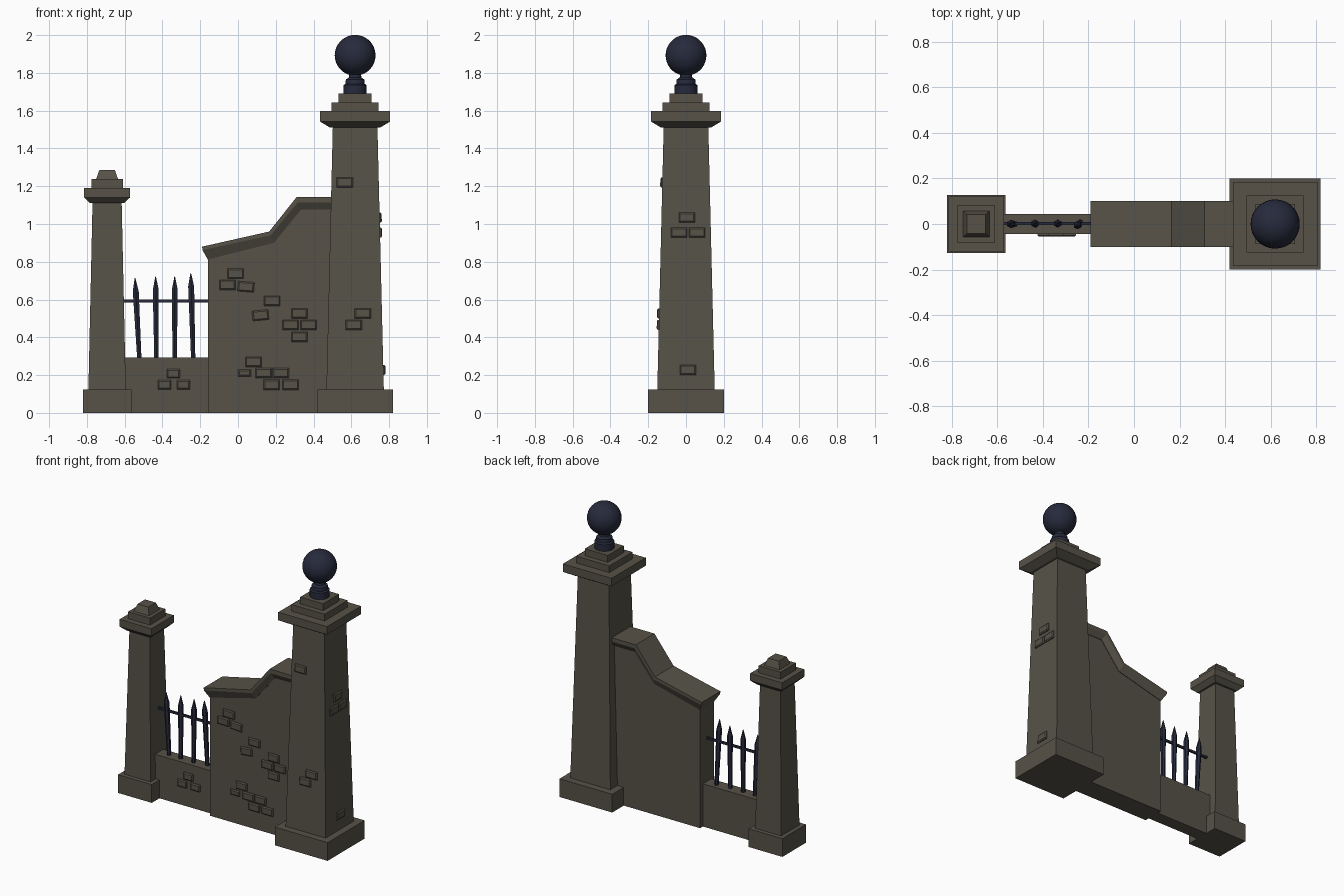
import bpy, bmesh, math
from mathutils import Matrix, Vector

if "Cube" in bpy.data.objects:
    bpy.data.objects.remove(bpy.data.objects["Cube"])


def material(name, color):
    m = bpy.data.materials.new(name)
    m.diffuse_color = (*color, 1)
    m.use_nodes = True
    m.node_tree.nodes["Principled BSDF"].inputs["Base Color"].default_value = m.diffuse_color
    return m


STONE = material("stone", (0.095, 0.085, 0.065))
IRON = material("iron", (0.02, 0.023, 0.045))


def loft(name, rings, mat):
    """Skin matching rings of points and close both ends."""
    bm = bmesh.new()
    vs = [[bm.verts.new(p) for p in r] for r in rings]
    n = len(vs[0])
    for a, b in zip(vs, vs[1:]):
        for i in range(n):
            j = (i + 1) % n
            bm.faces.new((a[i], a[j], b[j], b[i]))
    bm.faces.new(vs[0][::-1])
    bm.faces.new(vs[-1])
    bmesh.ops.recalc_face_normals(bm, faces=bm.faces)
    me = bpy.data.meshes.new(name)
    bm.to_mesh(me)
    bm.free()
    ob = bpy.data.objects.new(name, me)
    bpy.context.collection.objects.link(ob)
    me.materials.append(mat)
    return ob


def square(x, h, z):
    return [(x + sx * h, sy * h, z) for sx, sy in ((-1, -1), (1, -1), (1, 1), (-1, 1))]


def circle(x, y, r, z, n):
    return [(x + r * math.cos(math.tau * (i + .5) / n),
             y + r * math.sin(math.tau * (i + .5) / n), z) for i in range(n)]


def pillar(name, x, parts):
    for part, steps in parts.items():
        loft(name + "_" + part, [square(x, h, z) for h, z in steps], STONE)


def smooth(ob):
    bpy.ops.object.select_all(action='DESELECT')
    ob.select_set(True)
    bpy.context.view_layer.objects.active = ob
    bpy.ops.object.shade_smooth_by_angle(angle=math.radians(30))


# Pillars: each part is a list of (half width, height)
BIG, SMALL = 0.62, -0.693
pillar("large_pillar", BIG, {
    "base": [(.2, 0), (.2, .125)],
    "shaft": [(.152, .125), (.118, 1.52)],
    "cap": [(.135, 1.512), (.185, 1.542), (.185, 1.597), (.125, 1.597),
            (.125, 1.643), (.087, 1.643), (.087, 1.69)]})
pillar("small_pillar", SMALL, {
    "base": [(.128, 0), (.128, .125)],
    "shaft": [(.099, .125), (.077, 1.12)],
    "cap": [(.09, 1.11), (.121, 1.14), (.121, 1.19), (.083, 1.19),
            (.083, 1.238), (.058, 1.238), (.041, 1.286)]})

# Ball finial on the large pillar
smooth(loft("finial_neck", [circle(BIG, 0, r, z, 16) for r, z in (
    (.062, 1.69), (.062, 1.735), (.052, 1.742), (.05, 1.765), (.034, 1.775), (.03, 1.81))], IRON))
bpy.ops.mesh.primitive_uv_sphere_add(segments=32, ring_count=18, radius=.108, location=(BIG, 0, 1.893))
ball = bpy.context.object
ball.name = "finial_ball"
ball.data.materials.append(IRON)
smooth(ball)

# Low wall and stepped main wall
loft("low_wall", [[(x, y, z) for y, z in ((-.045, 0), (.045, 0), (.045, .293), (-.045, .293))]
                  for x in (-.62, -.14)], STONE)
top = [(-.16, .84), (.18, .925), (.325, 1.1), (.53, 1.1)]
profile = [(-.16, 0), *top, (.53, 0)]
loft("main_wall", [[(x, y, z) for x, z in profile] for y in (-.075, .075)], STONE)

# Coping that follows the wall top, chamfered underneath
stations = [((-.19, .88), (-.188, .862), (-.16, .812)),
            ((.165, .96), (.173, .94), (.19, .9)),
            ((.31, 1.142), (.317, 1.115), (.335, 1.078)),
            ((.53, 1.142), (.53, 1.115), (.53, 1.078))]
loft("coping", [[(t[0], -.101, t[1]), (t[0], .101, t[1]), (m[0], .101, m[1]),
                 (b[0], .078, b[1]), (b[0], -.078, b[1]), (m[0], -.101, m[1])]
                for t, m, b in stations], STONE)

# Iron fence: (bottom x, top x, tip height, top y)
for xb, xt, tip, y in ((-.522, -.545, .715, 0), (-.432, -.436, .722, .003),
                       (-.335, -.335, .722, .003), (-.237, -.25, .74, -.008)):
    rings = []
    for r, z in ((.013, .28), (.018, tip - .08), (.018, tip - .07), (.002, tip)):
        t = (z - .28) / (tip - .28)
        rings.append(circle(xb + (xt - xb) * t, y * (2 * t - 1), r, z, 6))
    loft("fence_spike", rings, IRON)
loft("fence_rail", [[(x, .002 + .007 * sy, .592 + .007 * sz)
                     for sy, sz in ((-1, -1), (1, -1), (1, 1), (-1, 1))] for x in (-.63, -.15)], IRON)


def brick(name, u, z, depth, lean=0, turn=0, cx=0, roll=0, w=.086, h=.053):
    """Raised chamfered brick on a face whose outward side is local -y."""
    m = (Matrix.Translation((cx, 0, 0)) @ Matrix.Rotation(turn, 4, 'Z')
         @ Matrix.Translation((u, -depth, z)) @ Matrix.Rotation(-lean, 4, 'X')
         @ Matrix.Rotation(roll, 4, 'Y'))
    rings = [[m @ Vector((sx * (w / 2 - i), y, sz * (h / 2 - i)))
              for sx, sz in ((-1, -1), (1, -1), (1, 1), (-1, 1))]
             for i, y in ((0, .01), (0, -.005), (.007, -.011))]
    loft(name, rings, STONE)


# Bricks on the walls
for x, z, roll in ((-.013, .737, 0), (-.056, .678, 0), (.042, .668, .08), (.18, .593, 0),
                   (.119, .517, -.09), (.325, .527, 0), (.278, .466, 0), (.373, .466, 0),
                   (.325, .403, 0), (.082, .27, 0), (.135, .211, 0), (.226, .211, 0),
                   (.178, .149, 0), (.278, .149, 0)):
    brick("wall_brick", x, z, .075, roll=roll)
brick("wall_brick", .034, .211, .075, w=.068, h=.037)
for x, z in ((-.342, .208), (-.389, .149), (-.289, .149)):
    brick("low_wall_brick", x, z, .045, w=.07, h=.048)

# Bricks on the front and right faces of the large pillar
SLOPE = .034 / 1.395
for u, z, turn in ((-.055, 1.22, 0), (.04, .527, 0), (-.007, .466, 0),
                   (.005, 1.034, 1), (-.037, .955, 1), (.058, .955, 1), (.01, .228, 1)):
    brick("pillar_brick", u, z, .152 - (z - .125) * SLOPE, SLOPE, turn * math.pi / 2, BIG)
